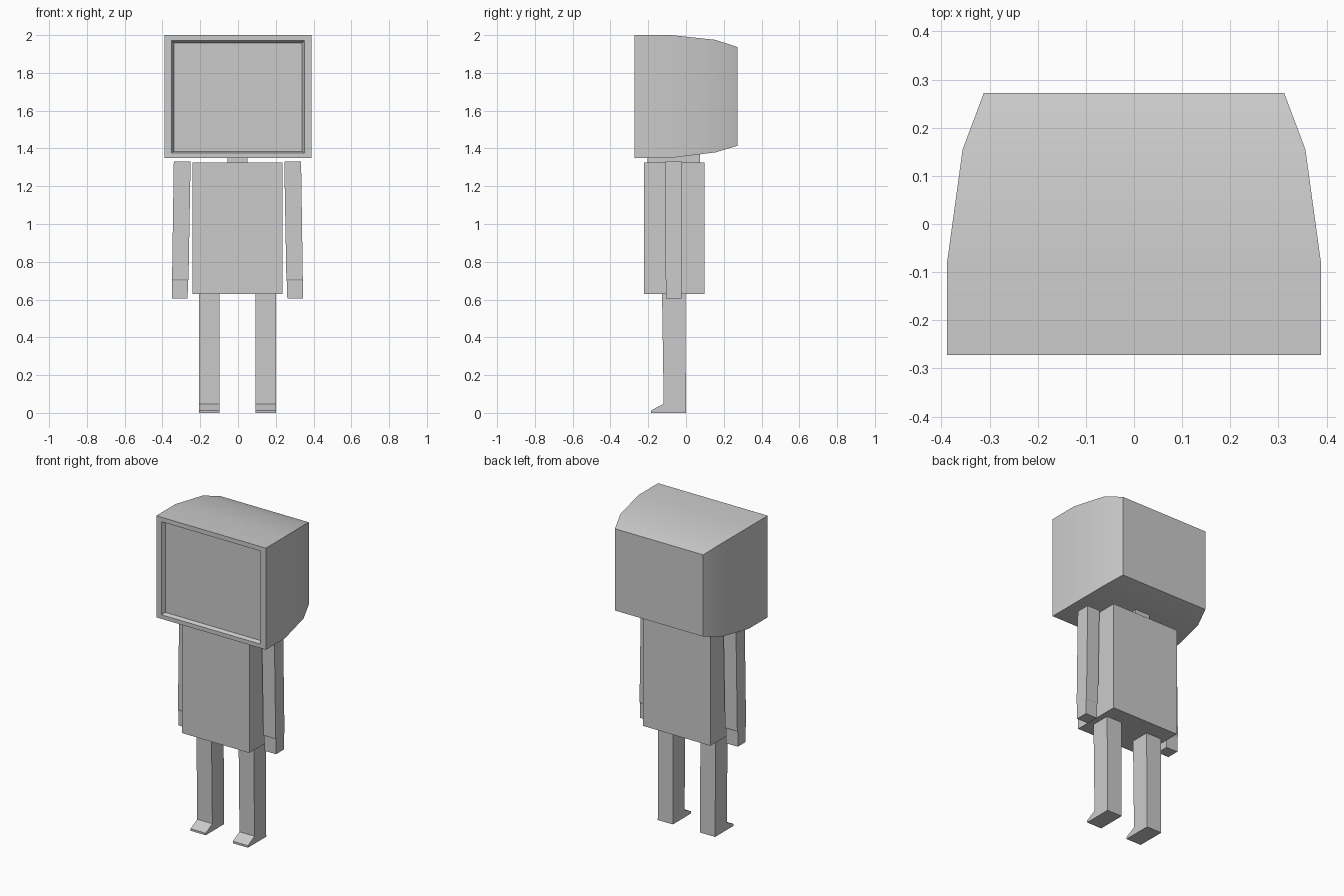
import bpy, bmesh

if "Cube" in bpy.data.objects:
    bpy.data.objects.remove(bpy.data.objects["Cube"])

CX = -0.003  # centre line of the body


def finish(name, bm, mirror=False, x=0.0):
    bmesh.ops.recalc_face_normals(bm, faces=bm.faces)
    me = bpy.data.meshes.new(name)
    bm.to_mesh(me)
    bm.free()
    ob = bpy.data.objects.new(name, me)
    ob.location.x = x
    bpy.context.collection.objects.link(ob)
    if mirror:
        ob.modifiers.new("Mirror", 'MIRROR')
    return ob


def loft(rings):
    """Join rings of equal point count with quads and cap both ends."""
    bm = bmesh.new()
    vs = [[bm.verts.new(p) for p in r] for r in rings]
    n = len(vs[0])
    for a, b in zip(vs, vs[1:]):
        for i in range(n):
            j = (i + 1) % n
            bm.faces.new((a[i], a[j], b[j], b[i]))
    bm.faces.new(vs[0])
    bm.faces.new(vs[-1])
    return bm


def rect_xz(y, w, z0, z1):
    return [(-w, y, z0), (w, y, z0), (w, y, z1), (-w, y, z1)]


def rect_xy(z, x0, x1, y0, y1):
    return [(x0, y0, z), (x1, y0, z), (x1, y1, z), (x0, y1, z)]


def box(name, x0, x1, y0, y1, z0, z1):
    return finish(name, loft([rect_xy(z, x0, x1, y0, y1) for z in (z0, z1)]), x=CX)


# Screen-shaped head: recessed screen, bezel, then a shell tapering to the back
head = finish("monitor_head", loft([
    rect_xz(-0.248, 0.34, 1.385, 1.958),
    rect_xz(-0.272, 0.351, 1.376, 1.971),
    rect_xz(-0.272, 0.388, 1.35, 2.0),
    rect_xz(-0.078, 0.388, 1.35, 2.0),
    rect_xz(0.155, 0.356, 1.379, 1.975),
    rect_xz(0.272, 0.312, 1.414, 1.937),
]))
bpy.context.view_layer.objects.active = head
head.select_set(True)
bpy.ops.object.shade_smooth_by_angle(angle=0.52)

# Neck and torso
box("neck", -0.052, 0.052, -0.203, 0.074, 1.32, 1.385)
box("torso", -0.239, 0.239, -0.222, 0.098, 0.63, 1.326)

# Arms leaning outwards, with slightly narrower hands
finish("arms", loft([
    rect_xy(1.33, 0.248, 0.337, -0.109, -0.02),
    rect_xy(0.71, 0.259, 0.346, -0.109, -0.02),
    rect_xy(0.70, 0.261, 0.346, -0.105, -0.025),
    rect_xy(0.606, 0.264, 0.346, -0.105, -0.025),
]), mirror=True, x=CX)

# Legs with wedge toes, extruded from the side profile
profile = [(0, 0), (-0.185, 0), (-0.185, 0.013), (-0.118, 0.048),
           (-0.127, 0.64), (-0.004, 0.64)]
finish("legs", loft([[(x, y, z) for y, z in profile] for x in (0.096, 0.203)]),
       mirror=True, x=CX)
